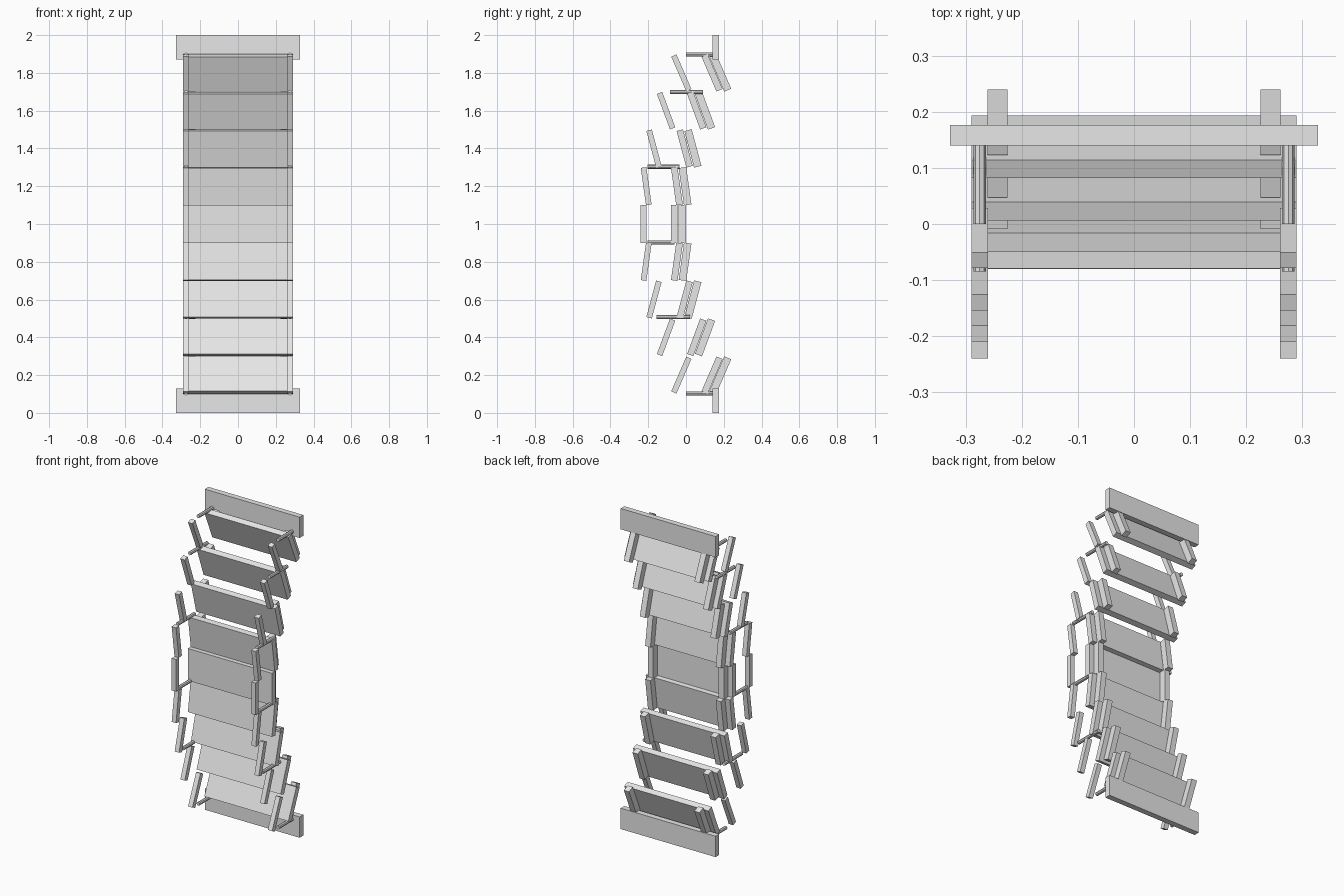
import bpy
import math

if "Cube" in bpy.data.objects:
    bpy.data.objects.remove(bpy.data.objects["Cube"])

grey = bpy.data.materials.new("light_grey")
grey.diffuse_color = (0.8, 0.8, 0.8, 1)
grey.use_nodes = True
grey.node_tree.nodes["Principled BSDF"].inputs["Base Color"].default_value = grey.diffuse_color

ARCH = 0.29      # height of the sine arch
SEG = 0.2        # length of one bridge segment


def finish(name, tilt=0.0):
    ob = bpy.context.object
    ob.name = name
    ob.rotation_euler.x += tilt
    ob.data.materials.append(grey)
    return ob


def box(name, loc, size, tilt=0.0):
    bpy.ops.mesh.primitive_cube_add(size=1, location=loc)
    ob = finish(name, tilt)
    ob.scale = size
    return ob


def rod(name, x, y0, y1, z, r=0.011):
    bpy.ops.mesh.primitive_cylinder_add(
        vertices=8, radius=r, depth=y1 - y0, location=(x, (y0 + y1) / 2, z),
        rotation=(math.pi / 2, 0, 0))
    return finish(name)


# Nine tilted segments along the arch: plank, two under-beams, two handrails
for i in range(9):
    z = 0.2 + i * SEG
    rise = ARCH * (1 - math.sin(math.pi * z / 2))
    tilt = math.atan(-ARCH * math.pi / 2 * math.cos(math.pi * z / 2))
    box("deck_plank", (0, rise - 0.0625, z), (0.58, 0.035, SEG), tilt)
    for s in (-1, 1):
        box("under_beam", (s * 0.2435, rise - 0.019, z), (0.036, 0.04, SEG), tilt)
        box("handrail", (s * 0.275, rise - 0.225, z), (0.03, 0.03, SEG), tilt)

# Rail posts, pointing out from the deck
POSTS = [(0.103, 0.0, 0.143), (0.507, -0.155, 0.02), (0.902, -0.205, -0.06),
         (1.303, -0.205, -0.035), (1.698, -0.085, 0.09), (1.897, 0.0, 0.143)]
for z, y0, y1 in POSTS:
    for s in (-1, 1):
        rod("rail_post", s * 0.275, y0, y1, z)

# End footings
for z in (0.065, 1.935):
    box("end_footing", (0, 0.158, z), (0.655, 0.036, 0.13))
